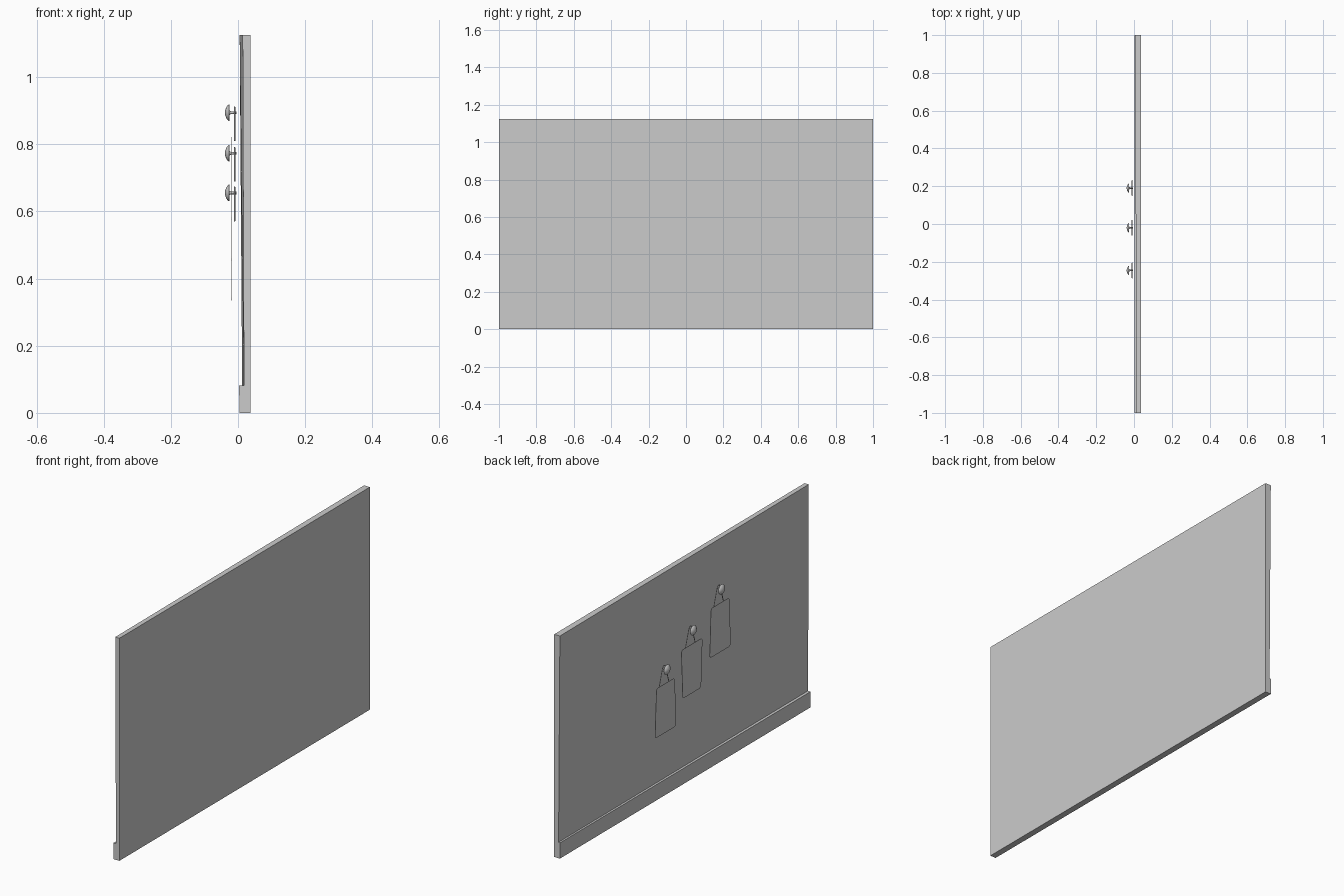
import bpy, bmesh, math
from mathutils import Matrix, Vector

if "Cube" in bpy.data.objects:
    bpy.data.objects.remove(bpy.data.objects["Cube"])


def mesh_object(name, bm):
    bmesh.ops.recalc_face_normals(bm, faces=bm.faces)
    mesh = bpy.data.meshes.new(name)
    bm.to_mesh(mesh)
    bm.free()
    ob = bpy.data.objects.new(name, mesh)
    bpy.context.collection.objects.link(ob)
    return ob


def slab(name, z0, z1, front):
    """Full-length slab; front(y, z) gives the x of its front face."""
    bm = bmesh.new()
    bmesh.ops.create_cube(bm, size=2)
    for v in bm.verts:
        y, z = v.co.y, z1 if v.co.z > 0 else z0
        v.co = (0.037 if v.co.x > 0 else front(y, z), y, z)
    return mesh_object(name, bm)


def knob(name, y, z):
    """Domed cap on a thin stem, turned about the x axis."""
    profile = [(-0.039, 0), (-0.038, 0.008), (-0.035, 0.016), (-0.031, 0.022),
               (-0.027, 0.025), (-0.0255, 0.0245), (-0.0255, 0.007),
               (-0.021, 0.004), (-0.004, 0.004), (-0.004, 0)]
    bm = bmesh.new()
    verts = [bm.verts.new((x, 0, r)) for x, r in profile]
    edges = [bm.edges.new(p) for p in zip(verts, verts[1:])]
    bmesh.ops.spin(bm, geom=verts + edges, axis=(1, 0, 0), cent=(0, 0, 0),
                   angle=2 * math.pi, steps=24)
    bmesh.ops.remove_doubles(bm, verts=bm.verts, dist=1e-5)
    bmesh.ops.transform(bm, matrix=Matrix.Translation((0, y, z)), verts=bm.verts)
    ob = mesh_object(name, bm)
    bpy.ops.object.select_all(action='DESELECT')
    bpy.context.view_layer.objects.active = ob
    ob.select_set(True)
    bpy.ops.object.shade_smooth_by_angle(angle=math.radians(40))


def card(name, y, z, top, bottom, r=0.014):
    """Thin tapered sheet with rounded corners."""
    corners = [(-bottom, -0.32, 180), (bottom, -0.32, 270),
               (top, -0.072, 0), (-top, -0.072, 90)]
    bm = bmesh.new()
    verts = []
    for cy, cz, start in corners:
        oy, oz = cy - math.copysign(r, cy), cz + (r if cz < -0.2 else -r)
        for i in range(5):
            a = math.radians(start + 22.5 * i)
            verts.append(bm.verts.new((-0.019, y + oy + r * math.cos(a),
                                       z + oz + r * math.sin(a))))
    face = bm.faces.new(verts)
    ext = bmesh.ops.extrude_face_region(bm, geom=[face])
    moved = [g for g in ext['geom'] if isinstance(g, bmesh.types.BMVert)]
    bmesh.ops.translate(bm, vec=Vector((0.0015, 0, 0)), verts=moved)
    if not face.is_valid:
        pass
    elif len(face.edges) and all(len(e.link_faces) < 2 for e in face.edges):
        bm.faces.new(verts)
    mesh_object(name, bm)


def cord(name, y, z):
    """Hanging loop over the stem, down to the card's top edge."""
    points = [(-0.04, -0.084), (-0.012, 0.006), (-0.007, 0.014), (0, 0.017),
              (0.007, 0.014), (0.012, 0.006), (0.04, -0.084)]
    curve = bpy.data.curves.new(name, 'CURVE')
    curve.dimensions = '3D'
    curve.bevel_depth = 0.002
    curve.bevel_resolution = 1
    curve.use_fill_caps = True
    spline = curve.splines.new('POLY')
    spline.points.add(len(points) - 1)
    for p, (dy, dz) in zip(spline.points, points):
        p.co = (-0.010, y + dy, z + dz, 1)
    bpy.context.collection.objects.link(bpy.data.objects.new(name, curve))


# Wall panel, front face very slightly skewed, and skirting board
slab("wall_panel", 0, 1.125,
     lambda y, z: (0.005 if z else 0.013) if y > 0 else (0.014 if z else 0.018))
slab("skirting_board", 0, 0.081, lambda y, z: 0.003 if z else 0.005)

# Three knobs with cards hung from cords
for i, (y, z, top, bottom) in enumerate([(0.19, 0.655, 0.074, 0.084),
                                         (-0.02, 0.773, 0.084, 0.074),
                                         (-0.246, 0.894, 0.074, 0.084)], 1):
    knob(f"wall_knob_{i}", y, z)
    card(f"hanging_card_{i}", y, z, top, bottom)
    cord(f"hanging_cord_{i}", y, z)
